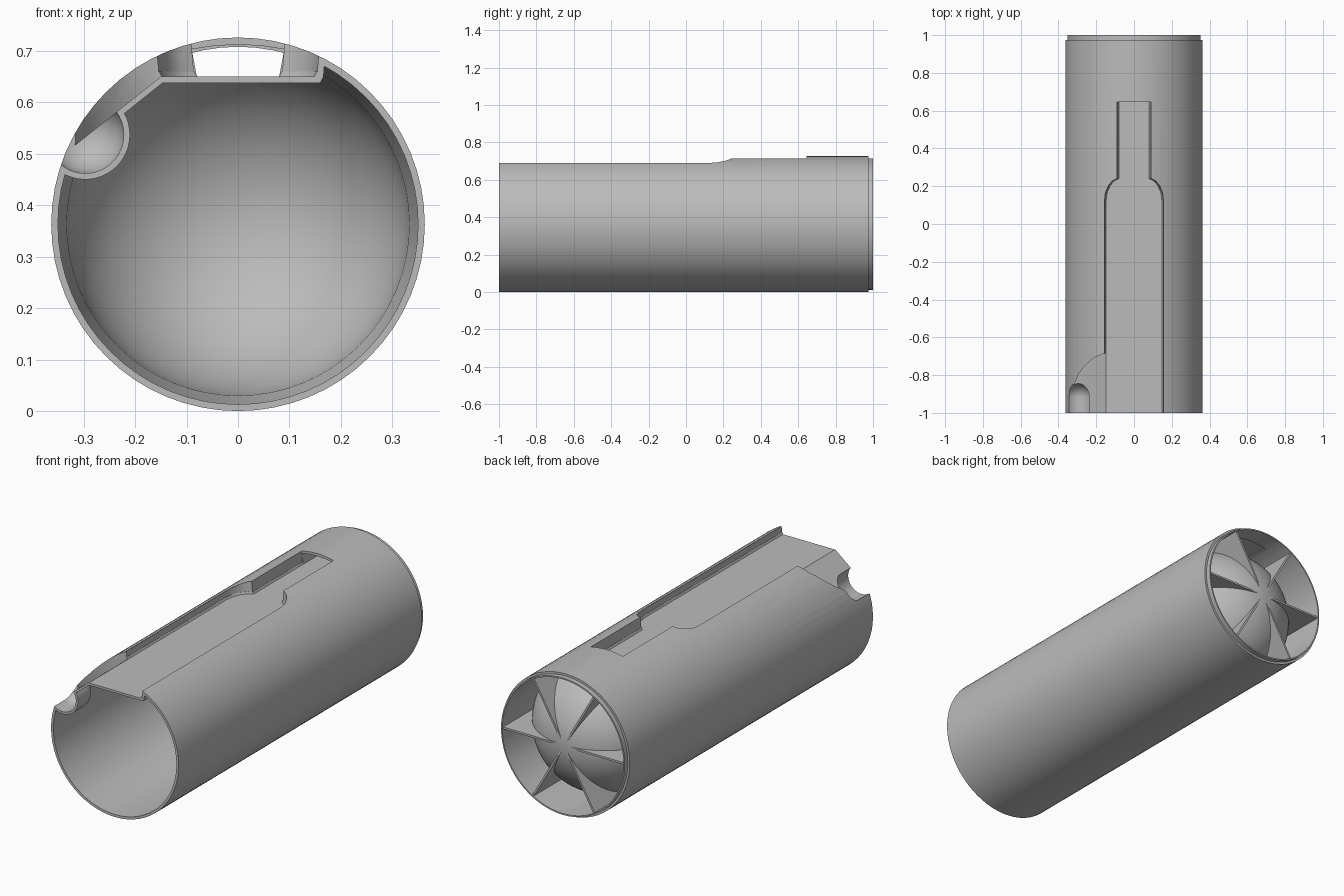
import bpy, bmesh, math

cube = bpy.data.objects.get("Cube")
if cube:
    bpy.data.objects.remove(cube, do_unlink=True)

R, BORE, WALL = 0.363, 0.35, 0.012
DOME_Y, DOME_R = 0.65, 0.345

grey = bpy.data.materials.new("plain grey")
grey.use_nodes = True
grey.diffuse_color = (0.5, 0.5, 0.5, 1)
grey.node_tree.nodes["Principled BSDF"].inputs["Base Color"].default_value = (0.5, 0.5, 0.5, 1)


def finish(name, bm):
    bmesh.ops.remove_doubles(bm, verts=bm.verts, dist=1e-5)
    bmesh.ops.recalc_face_normals(bm, faces=bm.faces)
    mesh = bpy.data.meshes.new(name)
    bm.to_mesh(mesh)
    bm.free()
    mesh.materials.append(grey)
    ob = bpy.data.objects.new(name, mesh)
    bpy.context.collection.objects.link(ob)
    return ob


def lathe(name, profile, x=0, z=R, sides=64):
    """Revolve (radius, y) points around an axis parallel to y."""
    bm = bmesh.new()
    rings = []
    for r, y in profile:
        if r < 1e-4:
            rings.append([bm.verts.new((x, y, z))] * sides)
        else:
            rings.append([bm.verts.new((x + r * math.cos(2 * math.pi * i / sides), y,
                                        z + r * math.sin(2 * math.pi * i / sides)))
                          for i in range(sides)])
    for a, b in zip(rings, rings[1:]):
        for i in range(sides):
            j = (i + 1) % sides
            bm.faces.new(list(dict.fromkeys((a[i], a[j], b[j], b[i]))))
    return finish(name, bm)


def loft(name, bottom, top):
    """Solid between two matching outlines."""
    bm = bmesh.new()
    lo = [bm.verts.new(p) for p in bottom]
    hi = [bm.verts.new(p) for p in top]
    bm.faces.new(lo)
    bm.faces.new(hi)
    for i in range(len(lo)):
        j = (i + 1) % len(lo)
        bm.faces.new((lo[i], lo[j], hi[j], hi[i]))
    return finish(name, bm)


def arc(radius, centre_y, start, end, n=16):
    """(radius, y) points on a circle, angle measured from the pole."""
    return [(radius * math.sin(t), centre_y + radius * math.cos(t))
            for t in (math.radians(start + (end - start) * k / n) for k in range(n + 1))]


def cut(target, tool):
    mod = target.modifiers.new("cut", "BOOLEAN")
    mod.operation, mod.solver, mod.object = "DIFFERENCE", "EXACT", tool
    graph = bpy.context.evaluated_depsgraph_get()
    mesh = bpy.data.meshes.new_from_object(target.evaluated_get(graph))
    target.modifiers.clear()
    target.data = mesh
    bpy.data.objects.remove(tool, do_unlink=True)


def recess_cutters(grow):
    """Top channel, its covered end, side recess and finger groove; grow adds the wall."""
    floor = 0.65 - grow
    # channel, wide at the front and narrow behind
    half = [(0.148, -1.1), (0.148, 0.12), (0.143, 0.165), (0.125, 0.205),
            (0.105, 0.228), (0.08, 0.24), (0.08, 0.645)]
    plan = [(x + grow, y + (grow if y > 0 else 0)) for x, y in half]
    plan += [(-x, y) for x, y in reversed(plan)]
    levels = []
    for z, out in ((floor, 0), (floor + 0.012, 0.006), (0.8, 0.018)):
        levels.append([(x + math.copysign(out, x), y, z) for x, y in plan])
    channel = loft("channel_low", levels[0], levels[1])
    channel_top = loft("channel_high", [(x, y, z - 0.002) for x, y, z in levels[1]], levels[2])
    # covered end running over the dome
    section = [(-0.08, floor), (0.08, floor), (0.09, 0.703), (0.045, 0.71),
               (0, 0.712), (-0.045, 0.71), (-0.09, 0.703)]
    section = [(x + math.copysign(grow, x) if x else 0, z) for x, z in section]
    duct = loft("duct", [(x, 0.6, z) for x, z in section], [(x, 0.9, z) for x, z in section])
    # sloping recess towards the right shoulder
    edge = [(-0.14, -1.1), (-0.14, -0.682), (-0.165, -0.687), (-0.21, -0.707), (-0.255, -0.745),
            (-0.29, -0.79), (-0.315, -0.845), (-0.33, -0.9), (-0.35, -1.1)]
    edge = [(x, y + (grow if y > -1 else 0)) for x, y in edge]
    shoulder = loft("shoulder", [(x, y, 0.65 - grow * 1.25 + (x + 0.15) * 0.8) for x, y in edge],
                    [(x, y, 0.85) for x, y in edge])
    # round-ended groove at the open end
    r = 0.075 + grow
    groove = lathe("groove", arc(r, -0.92, 0, 90) + [(r, -1.1), (0, -1.1)], -0.297, 0.537, 48)
    return [channel, channel_top, duct, shoulder, groove]


# outer body with a stepped tail rim
tube = lathe("tube_body", [(0, -1), (R, -1), (R, 0.975), (0.352, 0.975), (0.352, 1), (0, 1)])

# hollow interior, leaving a skin around the recesses
cavity = lathe("cavity", [(0, -1.2), (BORE, -1.2), (BORE, 0.6)]
               + arc(DOME_R - WALL, DOME_Y, 90, 0))
for tool in recess_cutters(WALL):
    cut(cavity, tool)
cut(tube, cavity)
for tool in recess_cutters(0):
    cut(tube, tool)

# tail chamber around the domed bulkhead
chamber = lathe("chamber", arc(DOME_R, DOME_Y, 0, 88, 24) + [(DOME_R, 1.1), (0, 1.1)])
cut(tube, chamber)

# radial fins between dome and tail wall
fin_outline = [(0, 0.993), (0.348, 0.993), (0.348, 0.68)] + arc(DOME_R - 0.004, DOME_Y, 80, 0)
parts = [tube]
for k in range(6):
    a = math.radians(60 * k)
    sides = []
    for t in (-0.005, 0.005):
        sides.append([(r * math.cos(a) - t * math.sin(a), y, R + r * math.sin(a) + t * math.cos(a))
                      for r, y in fin_outline])
    parts.append(loft(f"tail_fin_{k + 1}", *sides))

# smooth shading with crisp edges
bpy.ops.object.select_all(action="DESELECT")
for ob in parts:
    ob.select_set(True)
bpy.context.view_layer.objects.active = tube
bpy.ops.object.shade_smooth_by_angle(angle=math.radians(30))
